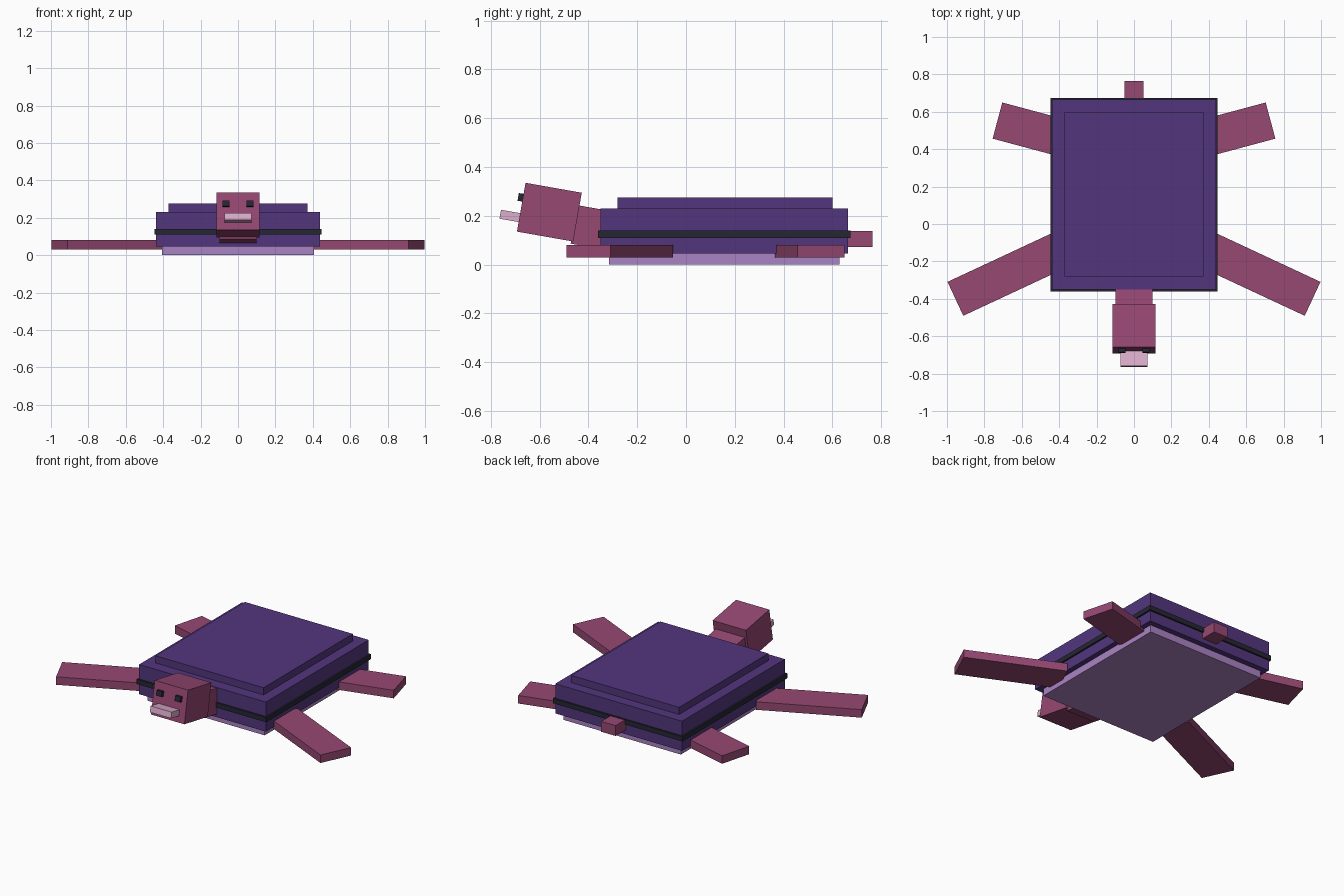
import bpy, math
from mathutils import Matrix

if "Cube" in bpy.data.objects:
    bpy.data.objects.remove(bpy.data.objects["Cube"])


def material(name, r, g, b):
    # 8-bit display colour to linear
    def lin(c):
        c /= 255
        return c / 12.92 if c <= 0.04045 else ((c + 0.055) / 1.055) ** 2.4
    m = bpy.data.materials.new(name)
    m.diffuse_color = (lin(r), lin(g), lin(b), 1)
    m.use_nodes = True
    m.node_tree.nodes["Principled BSDF"].inputs["Base Color"].default_value = m.diffuse_color
    return m


SKIN = material("plum skin", 150, 72, 114)
SHELL = material("purple shell", 82, 54, 125)
BELLY = material("lilac belly", 170, 131, 195)
TRIM = material("dark trim", 38, 38, 52)
BEAK = material("pale pink beak", 220, 173, 203)


def box(name, center, size, mat, pitch=0, yaw=0):
    bpy.ops.mesh.primitive_cube_add(size=1, location=center)
    o = bpy.context.object
    o.name = name
    o.data.transform(Matrix.Diagonal((*size, 1)))
    o.rotation_euler = (math.radians(pitch), 0, math.radians(yaw))
    o.data.materials.append(mat)
    return o


def flipper(name, side, tip, length, yaw):
    # tip is the middle of the outer end; the box runs inwards from it
    a = math.radians(yaw)
    x = tip[0] - math.cos(a) * length / 2
    y = tip[1] - math.sin(a) * length / 2
    box(name, (side * x, y, 0.055), (length, 0.2, 0.05), SKIN, yaw=side * yaw)


# Shell, from the belly plate upwards
box("belly_plate", (0, 0.157, 0.0225), (0.81, 0.945, 0.045), BELLY)
box("shell_body", (0, 0.157, 0.1375), (0.875, 1.015, 0.185), SHELL)
box("shell_band", (0, 0.157, 0.125), (0.895, 1.035, 0.03), TRIM)
box("shell_top", (0, 0.16, 0.2475), (0.745, 0.88, 0.055), SHELL)

# Neck, head and beak share one upward tilt
TILT = -10
box("neck", (0, -0.375, 0.15), (0.2, 0.17, 0.16), SKIN, TILT)
box("head", (0, -0.56, 0.215), (0.23, 0.234, 0.203), SKIN, TILT)
box("beak", (0, -0.716, 0.1985), (0.146, 0.092, 0.037), BEAK, TILT)

# Tail
box("tail", (0, 0.705, 0.105), (0.1, 0.12, 0.065), SKIN)

# Paired parts
for side, label in ((1, "right"), (-1, "left")):
    flipper("front_flipper_" + label, side, (0.955, -0.40), 0.607, -25)
    flipper("back_flipper_" + label, side, (0.73, 0.553), 0.357, 15)
    box("eye_" + label, (side * 0.064, -0.673, 0.275), (0.038, 0.03, 0.032), TRIM, TILT)
